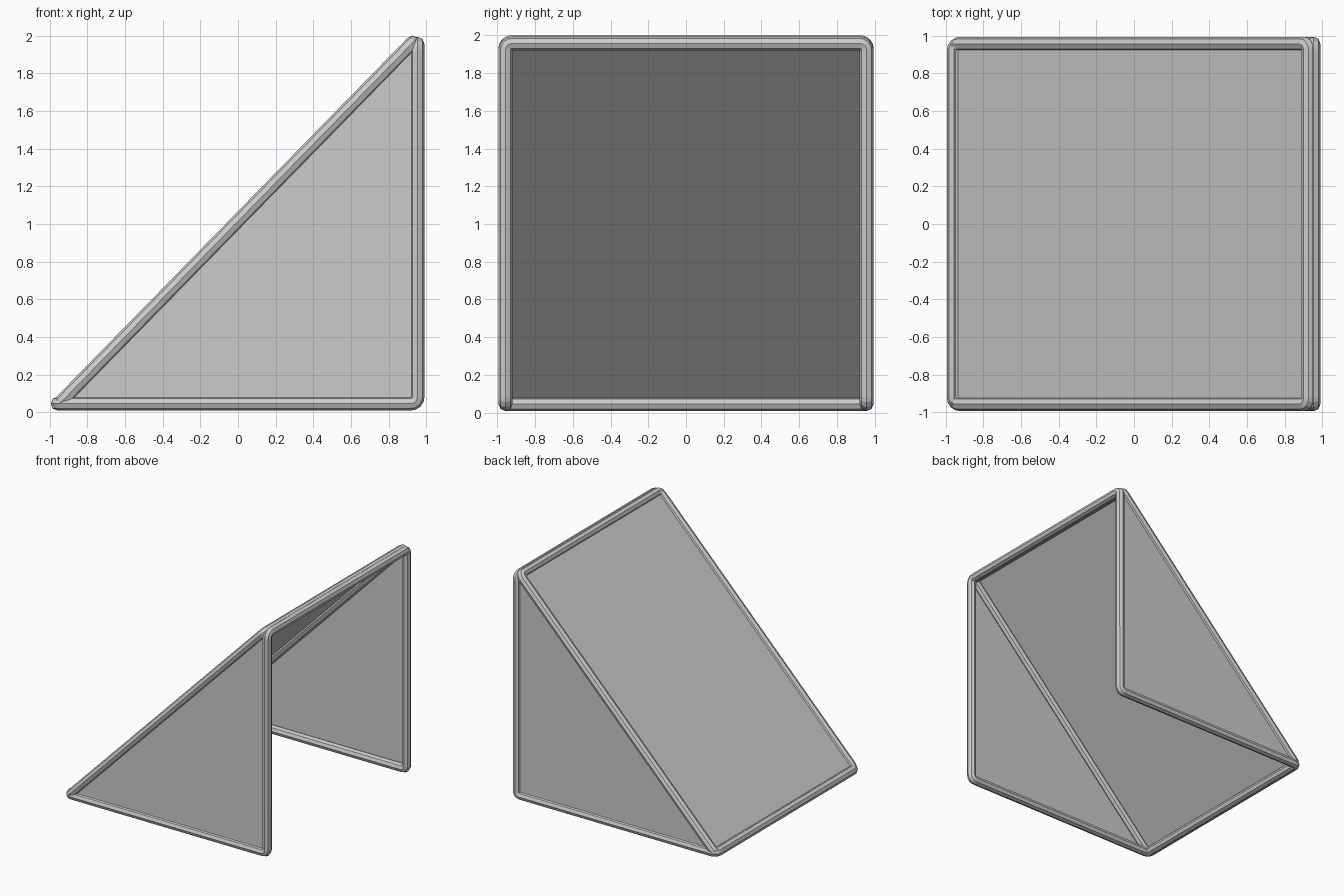
import bpy
from mathutils import Vector

if "Cube" in bpy.data.objects:
    bpy.data.objects.remove(bpy.data.objects["Cube"])

R = 0.0375      # tube radius
Y = 0.957       # side offset of tube centres
FRONT, BACK = -0.957, 0.953
LOW, HIGH = 0.046, 1.957


def rounded(points, r=0.04, steps=4):
    """Closed path with each corner replaced by a short quadratic bend."""
    pts = [Vector(p) for p in points]
    out = []
    for i, c in enumerate(pts):
        a = c + (pts[i - 1] - c).normalized() * r
        b = c + (pts[(i + 1) % len(pts)] - c).normalized() * r
        for k in range(steps + 1):
            t = k / steps
            out.append(a * (1 - t) ** 2 + c * 2 * t * (1 - t) + b * t * t)
    return out


def tube_loop(name, points):
    cu = bpy.data.curves.new(name, 'CURVE')
    cu.dimensions = '3D'
    cu.bevel_depth = R
    cu.bevel_resolution = 2
    path = rounded(points)
    sp = cu.splines.new('POLY')
    sp.points.add(len(path) - 1)
    for p, co in zip(sp.points, path):
        p.co = (*co, 1)
    sp.use_cyclic_u = True
    sp.use_smooth = False
    ob = bpy.data.objects.new(name, cu)
    bpy.context.collection.objects.link(ob)
    bpy.ops.object.select_all(action='DESELECT')
    ob.select_set(True)
    bpy.context.view_layer.objects.active = ob
    bpy.ops.object.convert(target='MESH')


def sheet(name, points):
    me = bpy.data.meshes.new(name)
    me.from_pydata(points, [], [list(range(len(points)))])
    ob = bpy.data.objects.new(name, me)
    bpy.context.collection.objects.link(ob)


# Bent frame: ground rails, rear posts and ridge in one continuous tube
tube_loop("ground_and_post_frame", [
    (FRONT, -Y, LOW), (BACK, -Y, LOW), (BACK, -Y, HIGH),
    (BACK, Y, HIGH), (BACK, Y, LOW), (FRONT, Y, LOW)])

# Sloping rectangular frame
tube_loop("slope_frame", [
    (FRONT + 0.01, -Y, LOW), (0.928, -Y, 1.963),
    (0.928, Y, 1.963), (FRONT + 0.01, Y, LOW)])

# Covering sheets: two side triangles and the slope
for s, name in ((-1, "front_side_panel"), (1, "rear_side_panel")):
    y = s * (Y + 0.012)
    tri = [(FRONT, y, LOW), (BACK, y, LOW), (BACK, y, HIGH)]
    sheet(name, tri if s < 0 else tri[::-1])

d = 0.009
sheet("slope_panel", [
    (FRONT + 0.01 - d, -Y, LOW + d), (0.928 - d, -Y, 1.963 + d),
    (0.928 - d, Y, 1.963 + d), (FRONT + 0.01 - d, Y, LOW + d)])
